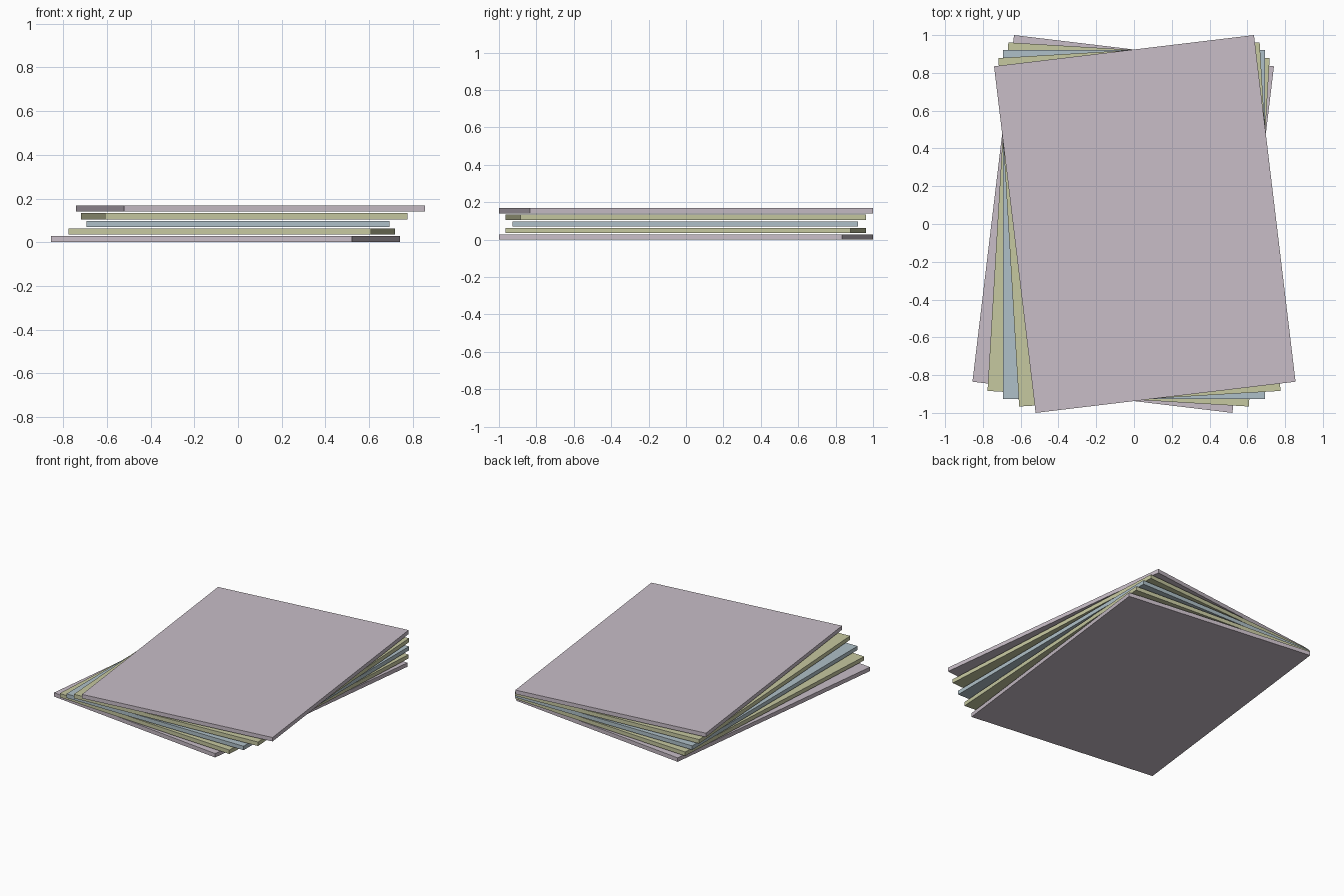
import bpy
import math
from mathutils import Matrix, Vector

cube = bpy.data.objects.get("Cube")
if cube:
    bpy.data.objects.remove(cube, do_unlink=True)


def make_material(name, rgb):
    mat = bpy.data.materials.new(name)
    mat.use_nodes = True
    color = (*rgb, 1.0)
    mat.diffuse_color = color
    mat.node_tree.nodes["Principled BSDF"].inputs["Base Color"].default_value = color
    return mat


mauve = make_material("pale mauve", (0.578, 0.51, 0.572))
olive = make_material("pale olive", (0.565, 0.578, 0.352))
blue = make_material("pale blue", (0.429, 0.527, 0.578))

WIDTH, LENGTH, THICK = 1.386, 1.848, 0.028
PITCH = 0.035                      # height from one sheet to the next
STEP = math.radians(3.42)          # fan angle between sheets
PIVOT = Vector((0, 0.48, 0))       # sheets fan around this point
OFFSET_Y = -0.0034                 # recentres the fanned stack


def make_sheet(name, level, mat):
    """Thin slab turned about the shared pivot."""
    turn = Matrix.Rotation((level - 2) * STEP, 4, "Z")
    centre = PIVOT + turn @ -PIVOT
    bpy.ops.mesh.primitive_cube_add(size=1)
    sheet = bpy.context.object
    sheet.name = name
    lift = Vector((centre.x, centre.y + OFFSET_Y, level * PITCH + THICK / 2))
    size = Matrix.Diagonal((WIDTH, LENGTH, THICK, 1))
    sheet.data.transform(Matrix.Translation(lift) @ turn @ size)
    sheet.data.materials.append(mat)


# Fanned stack, bottom to top
sheets = [("bottom_sheet", mauve), ("lower_sheet", olive), ("middle_sheet", blue),
          ("upper_sheet", olive), ("top_sheet", mauve)]
for level, (name, mat) in enumerate(sheets):
    make_sheet(name, level, mat)
